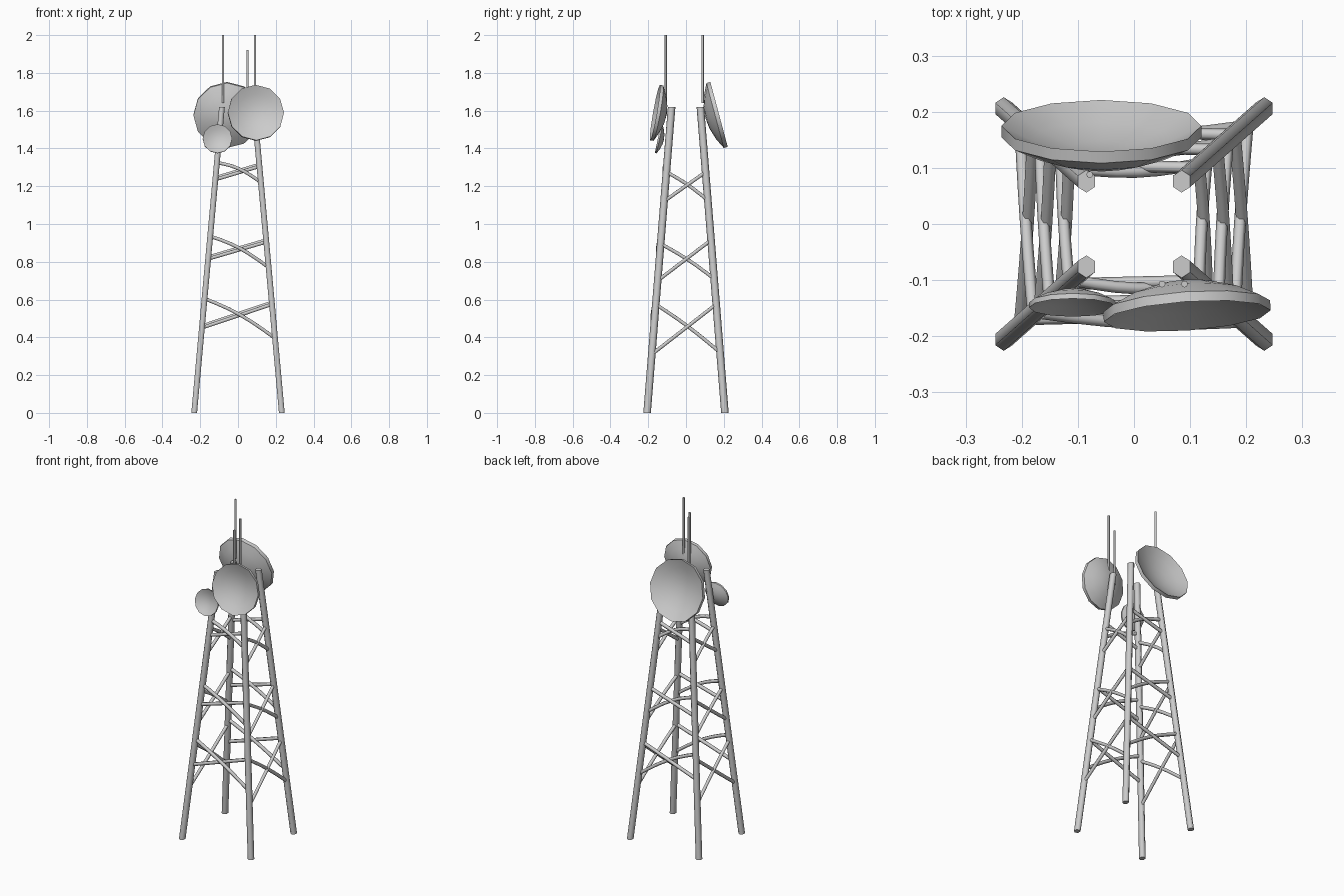
import bpy, bmesh
from math import sin, cos, pi, radians
from mathutils import Vector, Euler

if "Cube" in bpy.data.objects:
    bpy.data.objects.remove(bpy.data.objects["Cube"])


def finish(name, bm, angle):
    bmesh.ops.recalc_face_normals(bm, faces=bm.faces)
    me = bpy.data.meshes.new(name)
    bm.to_mesh(me)
    bm.free()
    ob = bpy.data.objects.new(name, me)
    bpy.context.collection.objects.link(ob)
    bpy.ops.object.select_all(action='DESELECT')
    ob.select_set(True)
    bpy.context.view_layer.objects.active = ob
    bpy.ops.object.shade_smooth_by_angle(angle=radians(angle))
    return ob


def tube(name, pts, r, side, up, sides=6, angle=70):
    """Sweep a polygon spanned by side/up (their lengths scale it) along the points."""
    bm = bmesh.new()
    side, up = Vector(side), Vector(up)
    rings = []
    for p in pts:
        rings.append([bm.verts.new(Vector(p) + r * (side * cos(2 * pi * i / sides) + up * sin(2 * pi * i / sides)))
                      for i in range(sides)])
    for a, b in zip(rings, rings[1:]):
        for i in range(sides):
            j = (i + 1) % sides
            bm.faces.new((a[i], a[j], b[j], b[i]))
    bm.faces.new(rings[0][::-1])
    bm.faces.new(rings[-1])
    return finish(name, bm, angle)


# Legs: hexagonal, leaning inward
def leg_at(sx, sy, z):
    t = z / 1.62
    return Vector((sx * (0.232 - 0.147 * t), sy * (0.206 - 0.13 * t), z))


for sx, nx in ((-1, "left"), (1, "right")):
    for sy, ny in ((-1, "front"), (1, "back")):
        tube(f"{ny}_{nx}_leg", [leg_at(sx, sy, 0), leg_at(sx, sy, 1.62)], 0.02, (0, 1, 0), (0.88, 0, 0))


# Cross braces: one straight, one bowed past it
def brace(name, a, b, bow):
    n = 6
    pts = [a.lerp(b, i / n) + Vector(bow) * sin(pi * i / n) for i in range(n + 1)]
    d = (b - a).normalized()
    side = d.cross(Vector((0, 0, 1))).normalized()
    tube(name, pts, 0.0105, side, side.cross(d))


front_levels = [(0.605, 0.395, 0.455, 0.58), (0.935, 0.77, 0.82, 0.91), (1.325, 1.22, 1.24, 1.31)]
side_levels = [(0.575, 0.32, 0.31, 0.575), (0.895, 0.71, 0.70, 0.915), (1.275, 1.125, 1.12, 1.275)]
for k in range(3):
    for s, nf, ns in ((-1, "front", "left"), (1, "back", "right")):
        f0, f1, r0, r1 = front_levels[k]
        brace(f"{nf}_falling_brace_{k}", leg_at(-1, s, f0), leg_at(1, s, f1), (0, -0.011, 0.02))
        dz = s * 0.005
        brace(f"{nf}_rising_brace_{k}", leg_at(-1, s, r0 + dz), leg_at(1, s, r1 + dz), (0, 0, 0))
        f0, f1, r0, r1 = side_levels[k]
        brace(f"{ns}_falling_brace_{k}", leg_at(s, -1, f0), leg_at(s, 1, f1), (-0.002, 0, 0.01))
        brace(f"{ns}_rising_brace_{k}", leg_at(s, -1, r0), leg_at(s, 1, r1), (0.002, 0, 0))


# Dishes: lathed bowl with rim band; local +z is the open side
def dish(name, centre, R, tilt, yaw, sides=12):
    prof = [(0.35, -0.38), (0.7, -0.27), (1, -0.12), (1, 0), (0.7, -0.15), (0.35, -0.25)]
    bm = bmesh.new()
    back = bm.verts.new((0, 0, -0.42 * R))
    inner = bm.verts.new((0, 0, -0.29 * R))
    rings = [[bm.verts.new((r * R * cos(2 * pi * i / sides), r * R * sin(2 * pi * i / sides), z * R))
              for i in range(sides)] for r, z in prof]
    for i in range(sides):
        j = (i + 1) % sides
        bm.faces.new((back, rings[0][j], rings[0][i]))
        bm.faces.new((inner, rings[-1][i], rings[-1][j]))
        for a, b in zip(rings, rings[1:]):
            bm.faces.new((a[i], a[j], b[j], b[i]))
    ob = finish(name, bm, 35)
    ob.location = centre
    ob.rotation_euler = Euler((radians(90 - tilt), 0, radians(yaw)), 'XYZ')


dish("front_large_dish", (0.095, -0.164, 1.590), 0.149, 10, 4)
dish("front_small_dish", (-0.109, -0.149, 1.452), 0.078, 12, 0)
dish("back_dish", (-0.058, 0.175, 1.580), 0.178, 15, 180)

# Whip antennas
for name, x, y, z0, z1 in (("back_antenna", -0.079, 0.088, 1.64, 2.0),
                           ("front_tall_antenna", 0.09, -0.107, 1.58, 2.0),
                           ("front_short_antenna", 0.05, -0.107, 1.58, 1.92)):
    tube(name, [(x, y, z0), (x, y, z1)], 0.006, (1, 0, 0), (0, 1, 0), 8)
